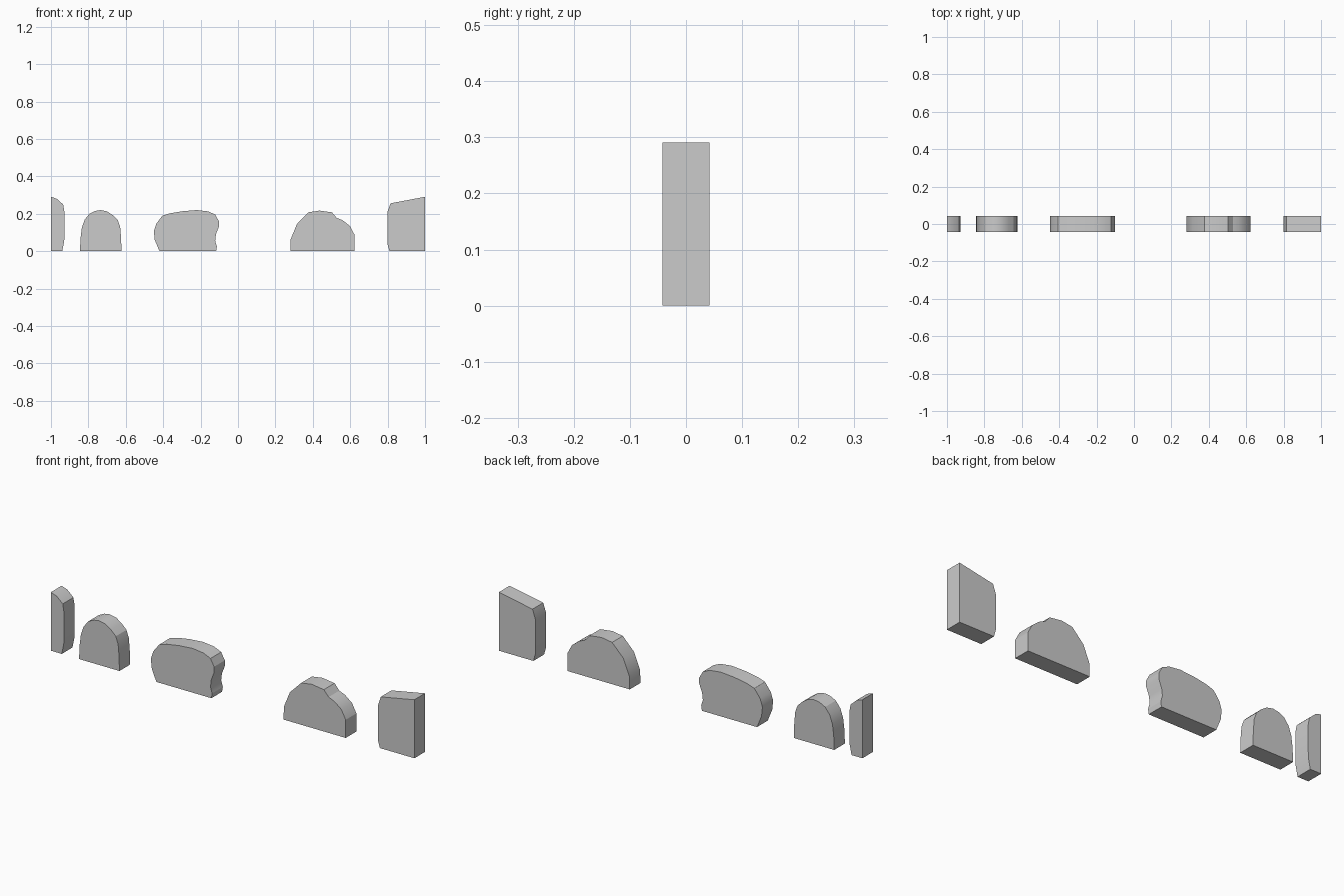
import bpy
import bmesh
import math

HALF = 0.042  # half thickness of every stone


def stone(name, outline):
    """Extrude a front (x, z) outline through the thickness of the row."""
    bm = bmesh.new()
    face = bm.faces.new([bm.verts.new((x, -HALF, z)) for x, z in outline])
    ext = bmesh.ops.extrude_face_region(bm, geom=[face])
    back = [v for v in ext["geom"] if isinstance(v, bmesh.types.BMVert)]
    bmesh.ops.translate(bm, verts=back, vec=(0, 2 * HALF, 0))
    bmesh.ops.recalc_face_normals(bm, faces=bm.faces)
    mesh = bpy.data.meshes.new(name)
    bm.to_mesh(mesh)
    bm.free()
    ob = bpy.data.objects.new(name, mesh)
    bpy.context.collection.objects.link(ob)
    bpy.context.view_layer.objects.active = ob
    bpy.ops.object.select_all(action='DESELECT')
    ob.select_set(True)
    bpy.ops.object.shade_smooth_by_angle(angle=math.radians(25))


# Narrow slab cut off at the left end
stone("left_end_stone", [
    (-1, 0), (-0.94, 0), (-0.929, 0.055), (-0.928, 0.21),
    (-0.935, 0.25), (-0.968, 0.28), (-1, 0.291)])

# Small round-topped stone
stone("round_stone", [
    (-0.845, 0), (-0.623, 0), (-0.625, 0.07), (-0.63, 0.13), (-0.643, 0.167),
    (-0.67, 0.193), (-0.70, 0.213), (-0.735, 0.22), (-0.765, 0.215),
    (-0.795, 0.2), (-0.82, 0.168), (-0.835, 0.125), (-0.842, 0.07)])

# Wide stone with a notched right side
stone("wide_stone", [
    (-0.42, 0), (-0.117, 0), (-0.113, 0.025), (-0.122, 0.055), (-0.118, 0.09),
    (-0.102, 0.132), (-0.102, 0.16), (-0.122, 0.196), (-0.16, 0.213),
    (-0.22, 0.22), (-0.295, 0.214), (-0.362, 0.203), (-0.405, 0.189),
    (-0.437, 0.147), (-0.45, 0.108), (-0.445, 0.06)])

# Stepped mound
stone("mound_stone", [
    (0.28, 0), (0.622, 0), (0.622, 0.09), (0.598, 0.135), (0.56, 0.165),
    (0.528, 0.178), (0.502, 0.208), (0.435, 0.217), (0.377, 0.208),
    (0.315, 0.145), (0.282, 0.065)])

# Squared block cut off at the right end
stone("right_end_stone", [
    (0.81, 0), (1, 0), (1, 0.291), (0.9, 0.272), (0.815, 0.256),
    (0.8, 0.212), (0.8, 0.035)])
